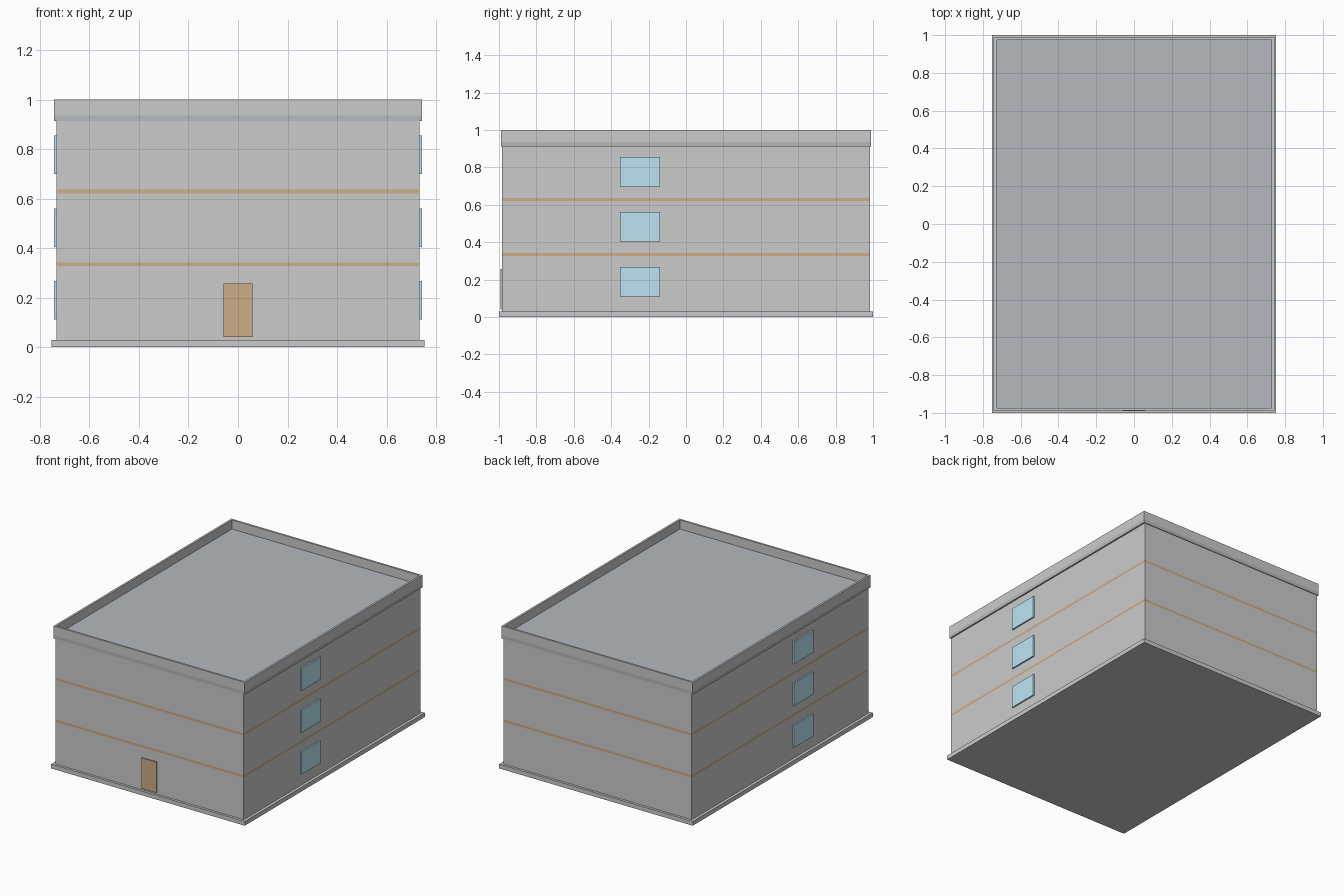
import bpy
import bmesh

if "Cube" in bpy.data.objects:
    bpy.data.objects.remove(bpy.data.objects["Cube"])


def material(name, rgb):
    m = bpy.data.materials.new(name)
    m.diffuse_color = (*rgb, 1)
    m.use_nodes = True
    m.node_tree.nodes["Principled BSDF"].inputs["Base Color"].default_value = m.diffuse_color
    return m


def box(name, x, y, z, mat=None):
    """Box from (min, max) ranges on each axis."""
    bm = bmesh.new()
    bmesh.ops.create_cube(bm, size=1)
    for v in bm.verts:
        v.co = [r[0] if c < 0 else r[1] for c, r in zip(v.co, (x, y, z))]
    me = bpy.data.meshes.new(name)
    bm.to_mesh(me)
    bm.free()
    ob = bpy.data.objects.new(name, me)
    bpy.context.collection.objects.link(ob)
    if mat:
        me.materials.append(mat)
    return ob


def span(half):
    return (-half, half)


brown = material("brown", (0.60, 0.42, 0.24))
glass = material("glass", (0.50, 0.78, 0.90))
slate = material("slate", (0.46, 0.48, 0.51))

WX, WY = 0.733, 0.983       # wall half sizes
RX, RY = 0.743, 0.988       # roof half sizes
STOREY, SLAB = 0.294, 0.016
BASE = 0.03
ROOF_Z, ROOF_T = 0.913, 0.023

# Foundation
box("foundation", span(0.753), span(1.0), (0, BASE))

# Storeys, floor slabs between them, and one window per side on each storey
for i in range(3):
    z0 = BASE if i == 0 else 0.049 + i * STOREY
    z1 = 0.327 + i * STOREY if i < 2 else ROOF_Z
    box(f"storey_walls_{i + 1}", span(WX), span(WY), (z0, z1))
    if i < 2:
        box(f"floor_band_{i + 1}", span(WX), span(WY), (z1, z1 + SLAB), brown)
    wz = 0.111 + i * STOREY
    for side, x in (("left", (-RX, -WX)), ("right", (WX, RX))):
        box(f"window_{side}_{i + 1}", x, (-0.354, -0.139), (wz, wz + 0.156), glass)

# Front door
box("door", span(0.058), (-0.991, -WY), (0.041, 0.257), brown)

# Roof slab and parapet around its edge
top = ROOF_Z + ROOF_T
box("roof_slab", span(RX), span(RY), (ROOF_Z, top), slate)
T = 0.014
for name, s in (("front", -1), ("back", 1)):
    box(f"parapet_{name}", span(RX), sorted((s * RY, s * (RY - T))), (top, 1.0))
for name, s in (("left", -1), ("right", 1)):
    box(f"parapet_{name}", sorted((s * RX, s * (RX - T))), span(RY - T), (top, 1.0))
